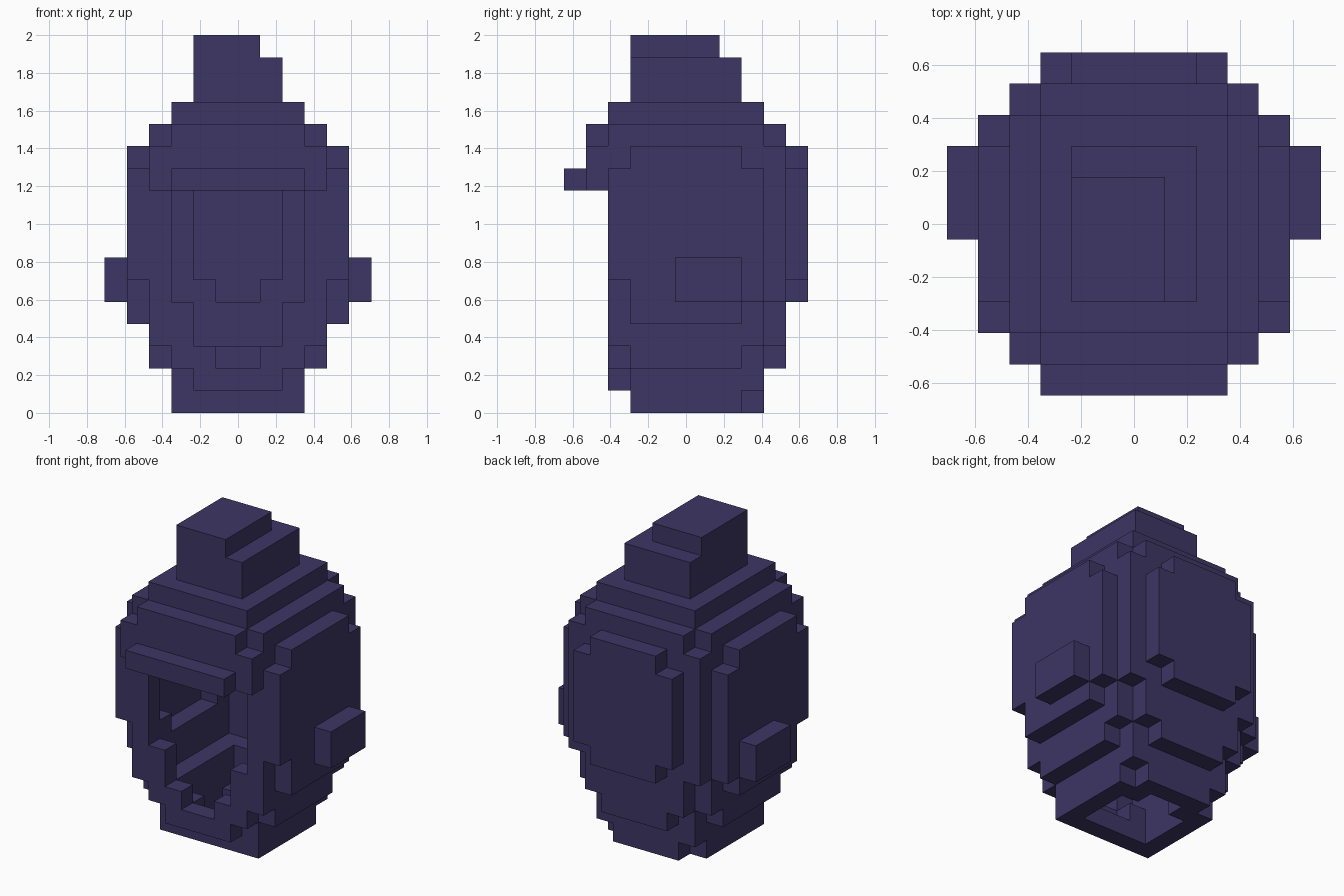
import bpy, bmesh
from mathutils import Vector

cube = bpy.data.objects.get("Cube")
if cube:
    bpy.data.objects.remove(cube, do_unlink=True)

U = 2 / 17                                   # edge of one block
mat = bpy.data.materials.new("dark_indigo")
mat.use_nodes = True
colour = (0.047, 0.036, 0.130, 1)
mat.diffuse_color = colour
bsdf = mat.node_tree.nodes["Principled BSDF"]
bsdf.inputs["Base Color"].default_value = colour
bsdf.inputs["Roughness"].default_value = 0.8


def blocks(*boxes):
    """Grid cells inside boxes given as (x0, x1, y0, y1, z0, z1)."""
    return {(x, y, z) for a, b, c, d, e, f in boxes
            for x in range(a, b) for y in range(c, d) for z in range(e, f)}


def mirror(cells):
    return cells | {(11 - x, y, z) for x, y, z in cells}


# Outer body: stepped tiers from neck to crown
shell = blocks(
    (3, 9, 3, 8, 0, 1), (4, 8, 8, 9, 0, 1),         # neck ring
    (3, 9, 3, 9, 1, 2), (4, 8, 2, 3, 1, 2),
    (3, 9, 2, 9, 2, 3), (4, 8, 9, 10, 2, 3),        # jaw
    (2, 10, 3, 8, 2, 3),
    (2, 10, 2, 9, 3, 13), (3, 9, 9, 10, 3, 13),     # head
    (2, 10, 9, 10, 5, 12),
    (2, 10, 1, 2, 10, 12), (3, 9, 1, 2, 12, 13),    # forehead
    (3, 9, 2, 9, 13, 14))                           # crown

# Hollow inside
cavity = blocks(
    (4, 8, 4, 7, 0, 1), (5, 7, 7, 8, 0, 1),
    (4, 8, 4, 8, 1, 3), (5, 7, 3, 4, 1, 2), (4, 8, 3, 4, 2, 3),
    (3, 9, 3, 9, 3, 12), (4, 8, 3, 8, 12, 13),
    (4, 8, 9, 10, 6, 11), (5, 7, 9, 10, 5, 6),      # pocket behind back plate
    (4, 8, 2, 3, 10, 12))                           # pocket behind forehead
cavity |= mirror(blocks((2, 3, 3, 8, 6, 11), (2, 3, 4, 8, 5, 6)))

# Face opening, narrowing towards the chin
opening = blocks((5, 7, 2, 3, 2, 3), (4, 8, 2, 3, 3, 5), (3, 9, 2, 3, 5, 10))

parts = {
    "helmet_shell": shell - cavity - opening,
    "side_plates": mirror(blocks((1, 2, 3, 8, 4, 12), (1, 2, 2, 3, 6, 11),
                                 (1, 2, 8, 9, 5, 11))),
    "back_plate": blocks((4, 8, 10, 11, 5, 12), (3, 9, 10, 11, 6, 11)),
    "ear_guards": mirror(blocks((0, 1, 5, 8, 5, 7))),
    "brow_ridge": blocks((3, 9, 0, 1, 10, 11)),
    "top_knob": blocks((4, 8, 3, 8, 14, 16), (4, 7, 3, 7, 16, 17)),
}
filled = set().union(*parts.values())


def build(name, cells):
    """Skin the cells, leaving out faces buried against other blocks."""
    bm = bmesh.new()
    verts = {}
    for cell in sorted(cells):
        for axis in range(3):
            for side in (0, 1):
                near = list(cell)
                near[axis] += 2 * side - 1
                if tuple(near) in filled:
                    continue
                ring = []
                for s, t in ((0, 0), (1, 0), (1, 1), (0, 1)):
                    p = list(cell)
                    p[axis] += side
                    p[(axis + 1) % 3] += s
                    p[(axis + 2) % 3] += t
                    p = tuple(p)
                    if p not in verts:
                        verts[p] = bm.verts.new(
                            Vector((p[0] - 6, p[1] - 5.5, p[2])) * U)
                    ring.append(verts[p])
                bm.faces.new(ring if side else ring[::-1])
    # Merge flat areas into large faces
    bmesh.ops.dissolve_limit(bm, angle_limit=0.02, verts=bm.verts[:],
                             edges=bm.edges[:])
    mesh = bpy.data.meshes.new(name)
    bm.to_mesh(mesh)
    bm.free()
    mesh.materials.append(mat)
    obj = bpy.data.objects.new(name, mesh)
    bpy.context.collection.objects.link(obj)


for part_name, part_cells in parts.items():
    build(part_name, part_cells)
